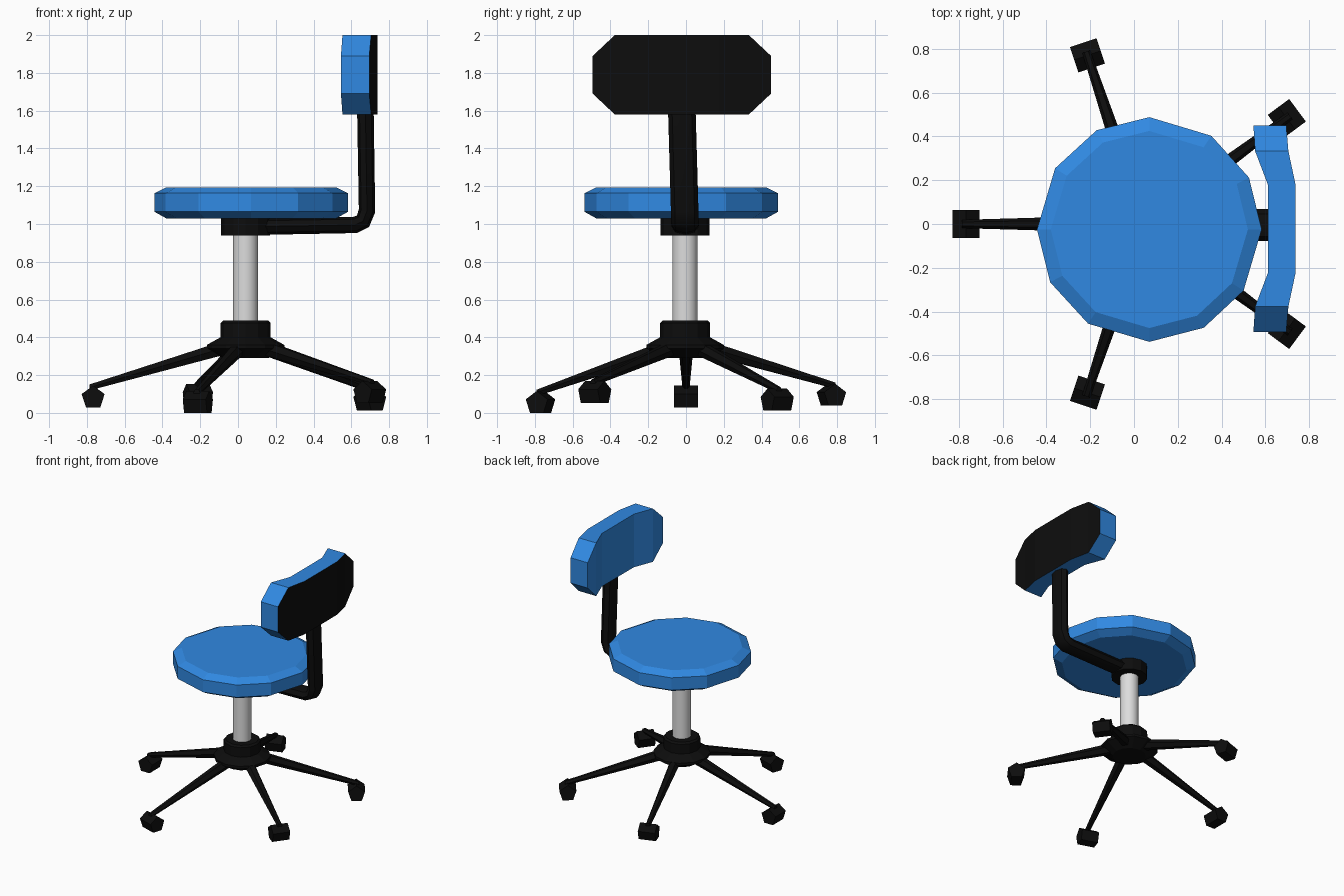
import bpy, bmesh
from math import sin, cos, pi, radians
from mathutils import Vector, Matrix

if "Cube" in bpy.data.objects:
    bpy.data.objects.remove(bpy.data.objects["Cube"])


def material(name, rgb, metallic=0.0):
    m = bpy.data.materials.new(name)
    m.use_nodes = True
    m.diffuse_color = (*rgb, 1)
    m.node_tree.nodes["Principled BSDF"].inputs["Base Color"].default_value = (*rgb, 1)
    return m


BLUE = material("blue_cushion", (0.03, 0.25, 0.76))
BLACK = material("black_plastic", (0.004, 0.004, 0.004))
GREY = material("grey_metal", (0.72, 0.72, 0.72))


def loft(name, rings, *mats, rule=None, smooth=False):
    """Skin a list of equal-length rings and cap both ends."""
    bm = bmesh.new()
    loops = [[bm.verts.new(p) for p in ring] for ring in rings]
    n = len(loops[0])
    for a, b in zip(loops, loops[1:]):
        for i in range(n):
            j = (i + 1) % n
            bm.faces.new((a[i], a[j], b[j], b[i]))
    bm.faces.new(loops[0][::-1])
    bm.faces.new(loops[-1])
    bmesh.ops.recalc_face_normals(bm, faces=bm.faces)
    bm.normal_update()
    if rule:
        for f in bm.faces:
            f.material_index = rule(f)
    mesh = bpy.data.meshes.new(name)
    bm.to_mesh(mesh)
    bm.free()
    for m in mats:
        mesh.materials.append(m)
    ob = bpy.data.objects.new(name, mesh)
    bpy.context.collection.objects.link(ob)
    if smooth:
        bpy.ops.object.select_all(action='DESELECT')
        ob.select_set(True)
        bpy.context.view_layer.objects.active = ob
        bpy.ops.object.shade_smooth_by_angle(angle=radians(40))
    return ob


def even(n, start=0.0):
    return [start + 2 * pi * i / n for i in range(n)]


def turned(name, centre, profile, angles, mat, smooth=False):
    """Round part from (radius, height) pairs about a vertical axis."""
    cx, cy = centre
    rings = [[(cx + r * cos(a), cy + r * sin(a), z) for a in angles] for r, z in profile]
    return loft(name, rings, mat, smooth=smooth)


# Seat cushion, a slightly uneven twelve-sided disc
seat_angles = [radians(a) for a in (0, 27.5, 56.5, 90, 118, 147, 180, 208, 237, 270, 299, 327)]
turned("seat", (0.07, -0.025),
       [(0.45, 1.03), (0.513, 1.065), (0.513, 1.163), (0.45, 1.194)], seat_angles, BLUE)

# Column, hub and seat mount
AXIS = (0.04, -0.005)
turned("column", AXIS, [(0.067, 0.4), (0.067, 1.0)], even(16), GREY, True)
turned("hub", AXIS, [(0.12, 0.29), (0.205, 0.34), (0.205, 0.36), (0.133, 0.40),
                     (0.133, 0.475), (0.12, 0.488)], even(12), BLACK)
turned("seat_mount", AXIS, [(0.13, 0.94), (0.13, 1.035)], even(12), BLACK)

# Five legs with five-sided casters, standing on a slightly tilted base
for k, (angle, lift) in enumerate([(180, 0), (108.5, 0.01), (-108.5, -0.028),
                                   (36.5, -0.015), (-36.5, 0.025)], 1):
    turn = Matrix.Translation((0.045, 0, 0)) @ Matrix.Rotation(radians(angle), 4, 'Z')

    def leg_ring(r, z, half_w, half_h):
        return [turn @ Vector((r, half_w * cos(a), z + half_h * sin(a) / 0.87)) for a in even(6)]

    loft(f"leg_{k}", [leg_ring(0.1, 0.35, 0.04, 0.038),
                      leg_ring(0.83, 0.135 + lift, 0.019, 0.016)], BLACK)
    loft(f"caster_{k}", [[turn @ Vector((0.812 + 0.064 * cos(a), y, 0.08 + lift + 0.064 * sin(a)))
                          for a in even(5, pi / 2)] for y in (-0.064, 0.064)], BLACK)

# Back support bar, an oval section swept along a bent path
path = [(0.04, 0.985), (0.62, 0.995), (0.662, 1.015), (0.683, 1.07), (0.672, 1.75)]
pts = [Vector((x, 0, z)) for x, z in path]
rings = []
for i, p in enumerate(pts):
    before = (p - pts[i - 1]).normalized() if i else Vector((1, 0, 0))
    after = (pts[i + 1] - p).normalized() if i < len(pts) - 1 else before
    t = (before + after).normalized()
    normal = Vector((-t.z, 0, t.x))
    side_y = -0.005 - 0.017 * max(0, p.z - 1.0) / 0.6
    rings.append([p + normal * 0.044 * sin(a) + Vector((0, side_y + 0.073 * cos(a), 0))
                  for a in even(8)])
loft("back_support", rings, BLACK, smooth=True)

# Curved backrest: (sideways, front, back, half height), mirrored; the rear is black
half = [(0.2, 0.612, 0.738, 0.21), (0.355, 0.553, 0.705, 0.21), (0.472, 0.545, 0.695, 0.1)]
stations = [(-s, f, b, h) for s, f, b, h in reversed(half)] + half
rings = [[(f, s - 0.022, 1.79 - h), (b, s - 0.022, 1.79 - h),
          (b, s - 0.022, 1.79 + h), (f, s - 0.022, 1.79 + h)] for s, f, b, h in stations]
loft("backrest", rings, BLUE, BLACK, rule=lambda f: 1 if f.normal.x > 0.6 else 0)
